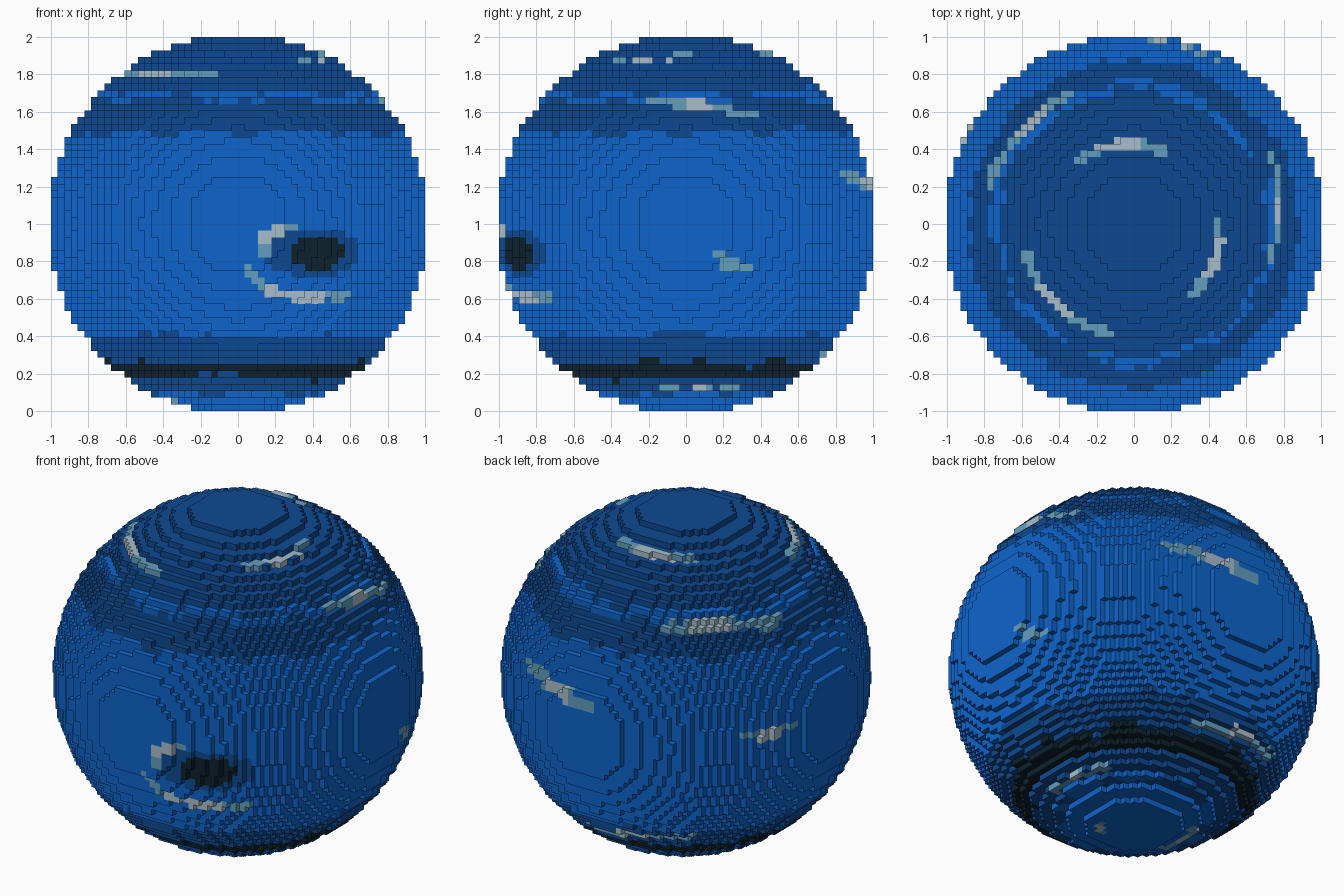
import bpy, bmesh, math
from mathutils import Vector, noise, kdtree

if "Cube" in bpy.data.objects:
    bpy.data.objects.remove(bpy.data.objects["Cube"])

N = 56                      # voxels across
S = 2 / N                   # voxel size
R2 = 28.5 ** 2              # squared radius in voxels

# One flat material per colour
def lin(c):
    c /= 255
    return c / 12.92 if c <= 0.04045 else ((c + 0.055) / 1.055) ** 2.4

PALETTE = [("bright blue", (13, 101, 205)), ("deep blue", (13, 73, 145)),
           ("near black", (13, 33, 44)), ("light cloud", (98, 158, 190)),
           ("pale cloud", (168, 190, 204))]
BRIGHT, DEEP, BLACK, LIGHT, PALE = range(5)

# Cloud streaks: path of (longitude from the front, height), half width, pale part of the path
STREAKS = [
    ([(8, .84), (8, .93), (12, .97), (18, .985)], .030, (.15, .8)),          # above dark spot
    ([(3, .75), (8, .67), (14, .625), (24, .61), (40, .615)], .030, (.3, .85)),  # below dark spot
    ([(-75, 1.80), (-13, 1.80)], .034, (.28, .66)),                          # upper left
    ([(-136, 1.89), (-200, 1.91)], .032, (.27, .75)),                        # near pole, back
    ([(42, 1.875), (94, 1.89)], .030, (.25, .75)),                           # near pole, right
    ([(75, 1.67), (96, 1.63), (118, 1.58)], .030, (.35, .62)),               # upper right
    ([(-106, 1.60), (-130, 1.64), (-153, 1.63)], .042, (.42, .78)),          # upper back left
    ([(152, 1.26), (183, 1.17)], .045, (.35, .7)),                           # back
    ([(101, .84), (103, .78), (110, .77)], .036, (2, 2)),                    # right patch
    ([(-127, 1.05), (-109, 1.05)], .036, (.35, .7)),                         # left back patch
    ([(169, .31), (217, .36)], .034, (.35, .6)),                             # lower back
    ([(73, .125), (124, .125)], .024, (.45, .6)),                            # lower right
    ([(-117, .06), (-70, .06)], .030, (.3, .7)),                             # near bottom
    ([(30, .018), (60, .018)], .026, (.2, .8)),                              # bottom patch
]

def on_sphere(lon, z):
    r = math.sqrt(max(0, 1 - (z - 1) ** 2))
    a = math.radians(lon)
    return Vector((r * math.sin(a), -r * math.cos(a), z - 1))

samples = []
for path, width, (p0, p1) in STREAKS:
    segs = len(path) - 1
    for i in range(61):
        t = i / 60
        k = min(int(t * segs), segs - 1)
        f = t * segs - k
        (a0, z0), (a1, z1) = path[k], path[k + 1]
        pale = p0 <= t <= p1
        samples.append((on_sphere(a0 + (a1 - a0) * f, z0 + (z1 - z0) * f),
                        width if pale else width * .85, PALE if pale else LIGHT))
tree = kdtree.KDTree(len(samples))
for i, s in enumerate(samples):
    tree.insert(s[0], i)
tree.balance()

# Horizontal bands, bottom to top: (upper height, colour)
BANDS = [(.09, BRIGHT), (.186, DEEP), (.253, BLACK), (.402, DEEP), (1.487, BRIGHT),
         (1.66, DEEP), (1.703, BRIGHT), (9, DEEP)]

def colour(p):
    d = p.normalized()
    _, i, dist = tree.find(d)
    if dist < samples[i][1]:
        return samples[i][2]
    # dark oval spot on the front
    lon = math.degrees(math.atan2(d.x, -d.y))
    if ((lon - 26) / 9.6) ** 2 + ((d.z + .155) / .088) ** 2 < 1:
        return BLACK
    if ((lon - 25) / 16.8) ** 2 + ((d.z + .155) / .13) ** 2 < 1:
        return DEEP
    z = p.z + 1 + .04 * noise.noise(d * 7)
    return next(c for top, c in BANDS if z < top)

# Voxel ball: only the outward faces are made
def solid(c):
    return sum((v - N / 2 + .5) ** 2 for v in c) <= R2 and all(0 <= v < N for v in c)

cells = {(x, y, z) for x in range(N) for y in range(N) for z in range(N) if solid((x, y, z))}
bm = bmesh.new()
corners = {}

def corner(c):
    if c not in corners:
        corners[c] = bm.verts.new((c[0] * S - 1, c[1] * S - 1, c[2] * S))
    return corners[c]

for c in cells:
    mat = None
    for axis in range(3):
        for side in (0, 1):
            n = list(c)
            n[axis] += 2 * side - 1
            if tuple(n) in cells:
                continue
            if mat is None:
                mat = colour(Vector([(v + .5) * S - 1 for v in c]))
            u, w = (axis + 1) % 3, (axis + 2) % 3
            quad = []
            for du, dw in ((0, 0), (1, 0), (1, 1), (0, 1)):
                q = list(c)
                q[axis] += side
                q[u] += du
                q[w] += dw
                quad.append(corner(tuple(q)))
            face = bm.faces.new(quad if side else quad[::-1])
            face.material_index = mat

mesh = bpy.data.meshes.new("planet")
bm.to_mesh(mesh)
bm.free()
for name, rgb in PALETTE:
    m = bpy.data.materials.new(name)
    m.diffuse_color = (*[lin(v) for v in rgb], 1)
    m.use_nodes = True
    m.node_tree.nodes["Principled BSDF"].inputs["Base Color"].default_value = m.diffuse_color
    mesh.materials.append(m)
planet = bpy.data.objects.new("planet", mesh)
bpy.context.collection.objects.link(planet)
